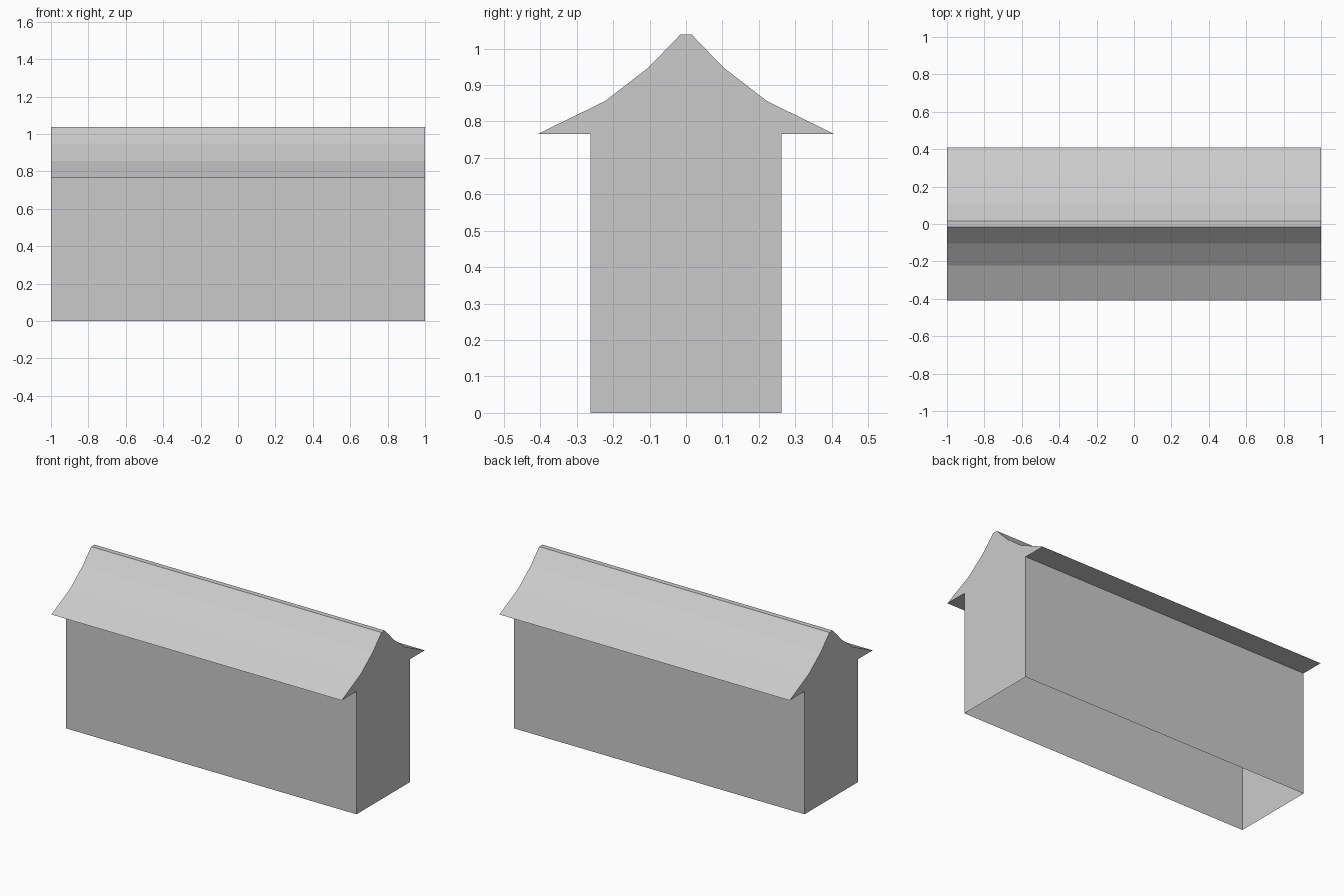
import bpy
import bmesh

cube = bpy.data.objects.get("Cube")
if cube:
    bpy.data.objects.remove(cube, do_unlink=True)

grey = bpy.data.materials.new("plain grey")
grey.use_nodes = True
colour = (0.6, 0.6, 0.6, 1)
grey.diffuse_color = colour
grey.node_tree.nodes["Principled BSDF"].inputs["Base Color"].default_value = colour

# Half section: wall foot, wall top, eave tip, curved roof slope, ridge
half = [(0.262, 0), (0.262, 0.765), (0.408, 0.765),
        (0.222, 0.856), (0.103, 0.948), (0.016, 1.038)]
section = half + [(-y, z) for y, z in reversed(half)]

# Long hall: the section swept along x, gables closed, open underneath
bm = bmesh.new()
ends = [[bm.verts.new((x, y, z)) for y, z in section] for x in (-1, 1)]
for end in ends:
    bm.faces.new(end)
for i in range(len(section) - 1):
    a, b = ends
    bm.faces.new((a[i], a[i + 1], b[i + 1], b[i]))
bmesh.ops.recalc_face_normals(bm, faces=bm.faces)
# Make sure the ridge faces up
ridge = max(bm.faces, key=lambda f: f.calc_center_median().z)
if ridge.normal.z < 0:
    bmesh.ops.reverse_faces(bm, faces=bm.faces)

mesh = bpy.data.meshes.new("roofed_hall")
bm.to_mesh(mesh)
bm.free()
mesh.materials.append(grey)
hall = bpy.data.objects.new("roofed_hall", mesh)
bpy.context.collection.objects.link(hall)
